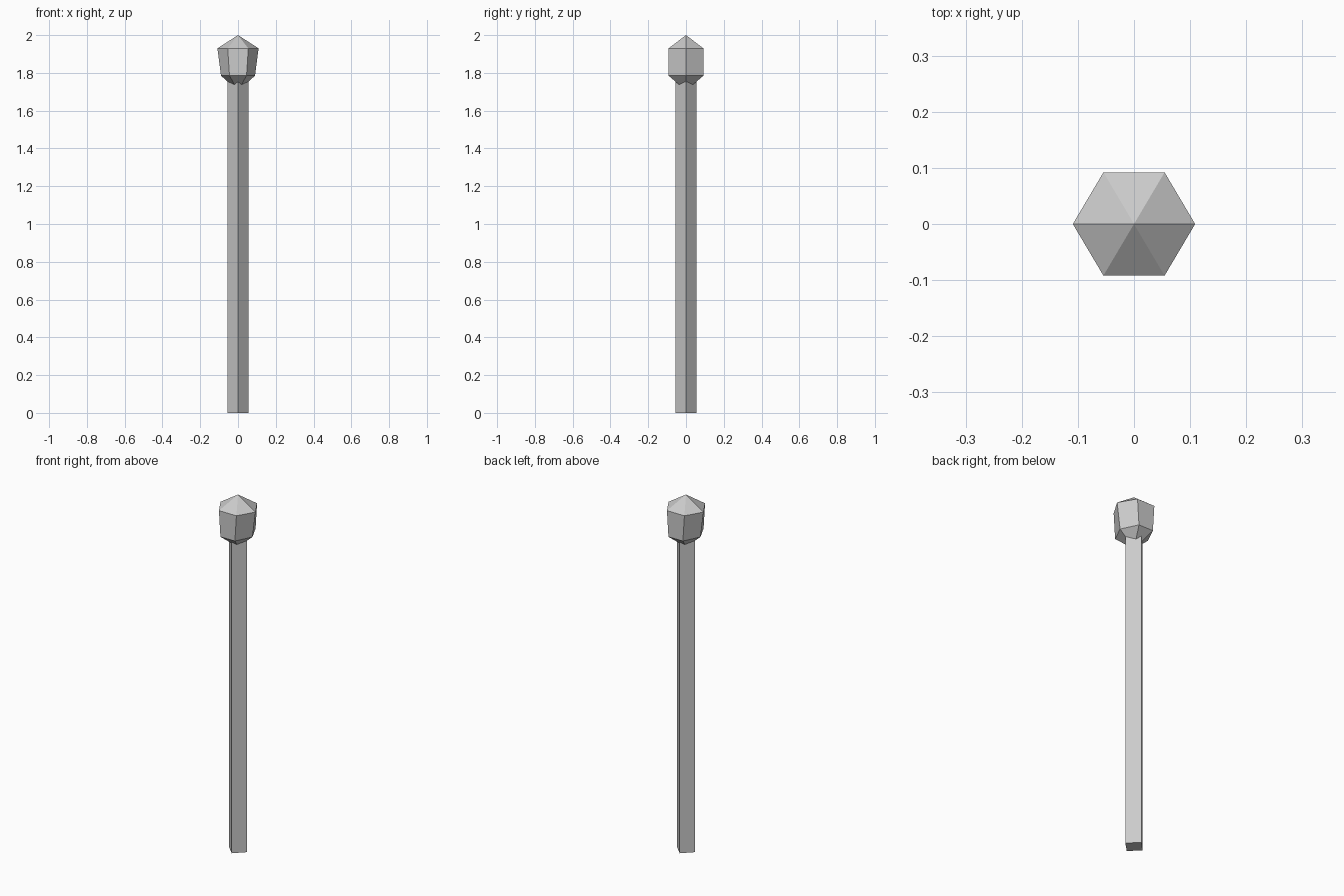
import bpy
import bmesh
import math

cube = bpy.data.objects.get("Cube")
if cube:
    bpy.data.objects.remove(cube, do_unlink=True)

# Single plain grey finish
grey = bpy.data.materials.new("plain_grey")
grey.use_nodes = True
colour = (0.6, 0.6, 0.6, 1)
grey.diffuse_color = colour
grey.node_tree.nodes["Principled BSDF"].inputs["Base Color"].default_value = colour


def lathe(name, sides, rings):
    """Join rings (x radius, y radius, height) into a flat-sided solid; zero radius is a point."""
    bm = bmesh.new()
    loops = []
    for rx, ry, z in rings:
        if rx == 0:
            loops.append([bm.verts.new((0, 0, z))] * sides)
        else:
            angles = [math.tau * i / sides for i in range(sides)]
            loops.append([bm.verts.new((rx * math.cos(a), ry * math.sin(a), z)) for a in angles])
    for low, high in zip(loops, loops[1:]):
        for i in range(sides):
            j = (i + 1) % sides
            corners = dict.fromkeys((low[i], low[j], high[j], high[i]))
            bm.faces.new(list(corners))
    # Close open ends
    for loop in (loops[0], loops[-1]):
        if loop[0] is not loop[1]:
            bm.faces.new(loop)
    bmesh.ops.recalc_face_normals(bm, faces=bm.faces)
    mesh = bpy.data.meshes.new(name)
    bm.to_mesh(mesh)
    bm.free()
    mesh.materials.append(grey)
    obj = bpy.data.objects.new(name, mesh)
    bpy.context.collection.objects.link(obj)
    return obj


# Square post standing with its corners on the axes
lathe("post", 4, [(0.056, 0.056, 0), (0.056, 0.056, 1.80)])

# Six-sided head: tapered underside, flared body, pointed cap
apothem = math.cos(math.pi / 6)
lathe("post_head", 6, [
    (0, 0, 1.705),
    (0.09, 0.092 / apothem, 1.785),
    (0.109, 0.092 / apothem, 1.93),
    (0, 0, 2.0),
])
